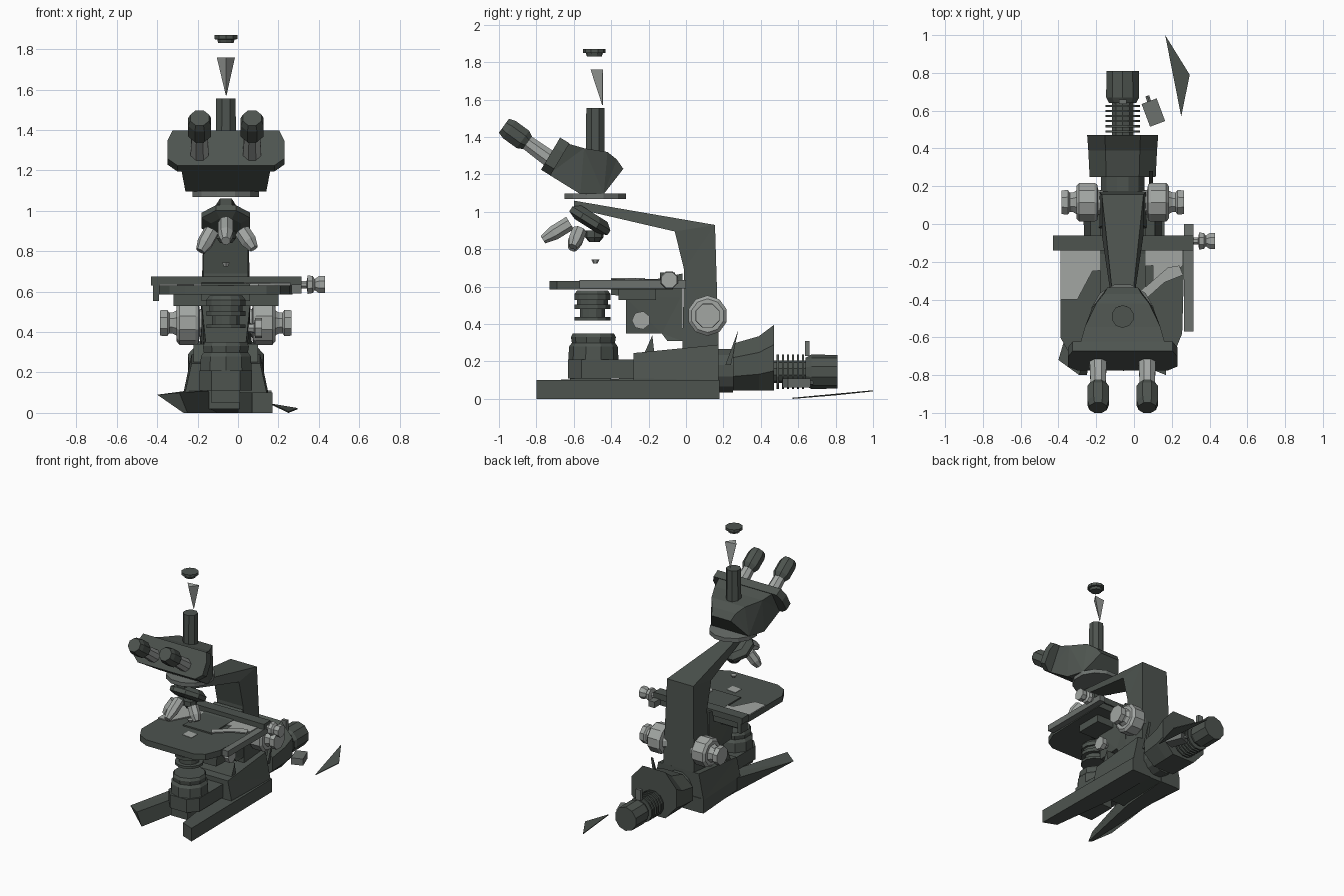
import bpy, bmesh, math
from mathutils import Vector

X = -0.06  # centre line of the instrument


def material(name, c):
    m = bpy.data.materials.new(name)
    m.diffuse_color = (*c, 1)
    return m


DARK = material("dark green grey", (0.075, 0.088, 0.078))
MID = material("mid grey", (0.15, 0.165, 0.155))
LIGHT = material("light grey", (0.36, 0.38, 0.365))


def finish(name, bm, mat):
    bmesh.ops.recalc_face_normals(bm, faces=bm.faces)
    bmesh.ops.triangulate(bm, faces=[f for f in bm.faces if len(f.verts) > 4])
    me = bpy.data.meshes.new(name)
    bm.to_mesh(me)
    bm.free()
    me.materials.append(mat)
    ob = bpy.data.objects.new(name, me)
    bpy.context.collection.objects.link(ob)
    return ob


def loft(name, rings, mat):
    """Skin a list of rings with equal point counts and cap both ends."""
    bm = bmesh.new()
    vs = [[bm.verts.new(p) for p in r] for r in rings]
    n = len(vs[0])
    for a, b in zip(vs, vs[1:]):
        for i in range(n):
            j = (i + 1) % n
            bm.faces.new((a[i], a[j], b[j], b[i]))
    bm.faces.new(vs[0])
    bm.faces.new(vs[-1][::-1])
    return finish(name, bm, mat)


def slab(name, pts, mat, x=X):
    """Side outline of (y, z, half width) points, spread both ways in x."""
    return loft(name, [[(x + s * w, y, z) for y, z, w in pts] for s in (-1, 1)], mat)


def plate(name, pts, z0, z1, mat):
    return loft(name, [[(x, y, z) for x, y in pts] for z in (z0, z1)], mat)


def box(name, x0, x1, y0, y1, z0, z1, mat):
    return plate(name, [(x0, y0), (x1, y0), (x1, y1), (x0, y1)], z0, z1, mat)


def turned(name, start, axis, profile, mat, n=10):
    """Turned part: (distance, radius) profile along an axis."""
    q = Vector(axis).to_track_quat('Z', 'Y')
    rings = []
    for t, r in profile:
        rings.append([Vector(start) + q @ Vector((r * math.cos(a), r * math.sin(a), t))
                      for a in (math.tau * (i + 0.5) / n for i in range(n))])
    return loft(name, rings, mat)


# Base: two spread feet (the left one undercut) and a rear block
loft("left_foot", [
    [(-0.25, 0.18, 0), (-0.25, -0.2, 0), (-0.27, -0.78, 0), (-0.25, -0.80, 0), (-0.13, -0.22, 0), (-0.1, 0.18, 0)],
    [(-0.25, 0.18, 0.11), (-0.25, -0.2, 0.11), (-0.40, -0.72, 0.09), (-0.29, -0.80, 0.10),
     (-0.13, -0.22, 0.11), (-0.1, 0.18, 0.11)]], DARK)
plate("right_foot", [(0.16, 0.18), (0.17, -0.80), (0.07, -0.76), (0.0, -0.22), (0.0, 0.18)],
      0, 0.10, DARK)
slab("rear_block", [(-0.28, 0.02, 0.2), (-0.28, 0.11, 0.2), (-0.28, 0.245, 0.17), (0.175, 0.29, 0.17),
                    (0.175, 0.1, 0.21), (0.175, 0.0, 0.21)], DARK)

# Field lamp in the base
plate("lamp_arm", [(-0.19, -0.27), (-0.19, -0.56), (-0.13, -0.63), (0.01, -0.63),
                   (0.07, -0.56), (0.07, -0.27)], 0.11, 0.21, DARK)
box("lamp_front_step", -0.13, 0.01, -0.62, -0.4, 0.05, 0.12, DARK)
turned("field_lamp", (X, -0.495, 0.2), (0, 0, 1),
       [(0, 0.135), (0.08, 0.13), (0.1, 0.115), (0.13, 0.12), (0.15, 0.11)], DARK)

# Column and overhanging arm
slab("column", [(-0.02, 0.27, 0.125), (-0.01, 0.69, 0.11), (-0.06, 0.895, 0.11),
                (0.155, 0.93, 0.11), (0.175, 0.28, 0.13)], DARK)
slab("top_arm", [(-0.60, 1.02, 0.03), (-0.60, 1.06, 0.03), (0.155, 0.93, 0.11),
                 (-0.06, 0.895, 0.11)], DARK)

# Viewing head
turned("head_mount", (X, -0.485, 1.068), (0, 0, 1), [(0, 0.17), (0.03, 0.17)], MID, 12)
slab("head_body", [(-0.735, 1.2, 0.22), (-0.565, 1.095, 0.2), (-0.44, 1.095, 0.16),
                   (-0.335, 1.23, 0.08), (-0.37, 1.28, 0.1), (-0.42, 1.32, 0.14),
                   (-0.545, 1.34, 0.2), (-0.65, 1.37, 0.23)], DARK)
outline = [(-0.29, 0.04), (-0.24, 0), (0.24, 0), (0.29, 0.04), (0.29, 0.14),
           (0.265, 0.2), (-0.265, 0.2), (-0.29, 0.14)]
loft("head_front_panel", [[(X + u, -0.775 + 0.51 * v + dy, 1.225 + 0.86 * v + dz)
                           for u, v in outline] for dy, dz in ((0, 0), (0.05, -0.03))], DARK)

# Eyepieces
for side, x in (("left", -0.19), ("right", 0.07)):
    d = (0, -0.81, 0.586)
    turned(side + "_eyepiece_tube", (x, -0.71, 1.27), d, [(0, 0.05), (0.2, 0.042)], LIGHT, 8)
    turned(side + "_eyecup", (x, -0.71, 1.27), d,
           [(0.17, 0.045), (0.2, 0.062), (0.29, 0.062), (0.325, 0.05)], DARK, 8)

# Camera tube with its tapering top and separate cap
turned("camera_tube", (X, -0.485, 1.26), (0, 0, 1), [(0, 0.055), (0.295, 0.052)], DARK, 8)
loft("camera_tube_sleeve",
     [[(X, -0.445, 1.57), (X + 0.003, -0.446, 1.57), (X, -0.448, 1.57)],
      [(X - 0.045, -0.455, 1.76), (X + 0.045, -0.445, 1.76), (X, -0.51, 1.76)]], LIGHT)
turned("camera_cap", (X, -0.49, 1.83), (0, 0, 1),
       [(0, 0.04), (0.018, 0.045), (0.02, 0.06), (0.04, 0.06)], DARK)

# Revolving nosepiece and objectives
n = Vector((0, -0.53, -0.85))
turned("nosepiece", (X, -0.49, 0.99), n, [(0, 0.09), (0.03, 0.13), (0.06, 0.13), (0.08, 0.08)], DARK, 8)
for i, (a, d, r) in enumerate((((X, -0.49, 0.90), (0, 0, -1), 0.05),
                               ((X - 0.07, -0.57, 0.90), (-0.45, -0.3, -0.8), 0.04),
                               ((X + 0.08, -0.57, 0.90), (0.5, -0.3, -0.75), 0.04),
                               ((X, -0.62, 0.94), (0, -0.85, -0.52), 0.04))):
    length = (0.06, 0.12, 0.11, 0.17)[i]
    turned("objective_%d" % i, a, d,
           [(0, r), (length * 0.6, r), (length, r * 0.6)], LIGHT if i else DARK, 7)
turned("objective_tip", (X, -0.485, 0.725), (0, 0, 1), [(0, 0.012), (0.02, 0.022)], LIGHT, 6)

# Stage with rear rail and slide holder
plate("stage_plate", [(-0.39, -0.07), (-0.39, -0.60), (-0.34, -0.69), (-0.26, -0.73), (0.14, -0.73),
                      (0.21, -0.69), (0.255, -0.58), (0.27, -0.07)], 0.585, 0.63, DARK)
plate("stage_opening", [(-0.10, -0.52), (-0.02, -0.53), (-0.02, -0.46), (-0.10, -0.45)],
      0.63, 0.633, LIGHT)
box("rear_rail", -0.43, 0.315, -0.14, -0.06, 0.63, 0.675, DARK)
box("rail_end_left", -0.42, -0.39, -0.14, -0.06, 0.555, 0.64, DARK)
box("rail_side_bar", 0.265, 0.315, -0.57, 0.0, 0.59, 0.635, MID)
plate("slide_holder", [(-0.39, -0.14), (-0.39, -0.40), (-0.30, -0.40), (-0.22, -0.25),
                       (0.10, -0.22), (0.10, -0.33), (0.18, -0.28), (0.26, -0.22), (0.26, -0.14)],
      0.631, 0.638, LIGHT)
plate("holder_finger", [(0.03, -0.36), (0.18, -0.23), (0.24, -0.22), (0.26, -0.27),
                        (0.16, -0.31), (0.06, -0.40)], 0.638, 0.646, LIGHT)
turned("stage_knob", (0.31, -0.09, 0.635), (1, 0, 0),
       [(0, 0.02), (0.03, 0.02), (0.035, 0.05), (0.06, 0.045), (0.07, 0.03), (0.09, 0.045), (0.12, 0.045)],
       LIGHT, 8)

# Stage support
slab("stage_bracket", [(-0.40, 0.555, 0.12), (-0.40, 0.64, 0.12), (-0.16, 0.64, 0.12),
                       (-0.02, 0.67, 0.12), (-0.02, 0.54, 0.12)], DARK)
box("stage_cross_support", -0.32, 0.2, -0.36, -0.16, 0.53, 0.585, DARK)
slab("focus_slide", [(-0.32, 0.35, 0.1), (-0.32, 0.54, 0.12), (-0.02, 0.56, 0.12),
                     (-0.02, 0.31, 0.12), (-0.10, 0.31, 0.12), (-0.13, 0.35, 0.11)], DARK)
loft("slide_gusset", [[(X + s, -0.22, 0.25), (X + s, -0.18, 0.34), (X + s, -0.17, 0.25)]
                      for s in (-0.16, 0.16)], DARK)

# Condenser under the stage
turned("condenser", (X, -0.5, 0.43), (0, 0, 1),
       [(0, 0.07), (0.05, 0.07), (0.05, 0.1), (0.075, 0.1), (0.075, 0.085), (0.1, 0.085),
        (0.1, 0.1), (0.13, 0.1), (0.15, 0.085)], DARK, 12)
turned("condenser_ring", (X, -0.5, 0.42), (0, 0, 1), [(0, 0.1), (0.018, 0.1)], DARK, 12)
turned("condenser_knob", (0.04, -0.24, 0.42), (1, 0, 0),
       [(0, 0.02), (0.04, 0.025), (0.045, 0.05), (0.08, 0.05)], LIGHT, 7)

# Coarse and fine focus knobs
for side, s in (("left", -1), ("right", 1)):
    p = (X + s * 0.10, 0.115, 0.445)
    turned(side + "_coarse_knob", p, (s, 0, 0),
           [(0, 0.06), (0.03, 0.07), (0.035, 0.1), (0.05, 0.108), (0.13, 0.108), (0.145, 0.09)], LIGHT)
    turned(side + "_fine_knob", p, (s, 0, 0),
           [(0.14, 0.07), (0.165, 0.055), (0.18, 0.055), (0.19, 0.07), (0.225, 0.068)], LIGHT, 8)

# Rear lamp house, cooling fins and end cap
turned("lamp_flange", (X, 0.17, 0.15), (0, 1, 0), [(0, 0.12), (0.08, 0.12)], DARK, 12)
oct_shape = [(-1, 0.3), (-0.5, 0), (0.5, 0), (1, 0.3), (1, 0.7), (0.5, 1), (-0.5, 1), (-1, 0.7)]
loft("lamp_house", [[(X + w * u, y, 0.045 + h * v) for u, v in oct_shape]
                    for y, w, h in ((0.25, 0.175, 0.25), (0.39, 0.182, 0.29), (0.47, 0.188, 0.35))], DARK)
loft("lamp_lever", [[(0.08, 0.21, 0.18), (0.08, 0.24, 0.18), (0.08, 0.28, 0.37)],
                    [(0.10, 0.21, 0.18), (0.10, 0.24, 0.18), (0.10, 0.28, 0.37)]], DARK)
turned("fin_core", (X, 0.46, 0.145), (0, 1, 0), [(0, 0.06), (0.19, 0.06)], DARK)
for i in range(6):
    turned("cooling_fin_%d" % i, (X, 0.485 + i * 0.027, 0.145), (0, 1, 0),
           [(0, 0.095), (0.011, 0.095)], DARK, 12)
turned("lamp_end_cap", (X, 0.64, 0.145), (0, 1, 0),
       [(0, 0.075), (0.03, 0.092), (0.17, 0.09)], DARK, 10)

# Power plug, small clip and cord piece on the ground
plate("power_plug", [(0.04, 0.635), (0.085, 0.515), (0.165, 0.545), (0.12, 0.665)], 0.06, 0.11, MID)
turned("plug_pin", (0.08, 0.65, 0.085), (-0.3, 0.9, 0), [(0, 0.012), (0.03, 0.012)], MID, 6)
box("lamp_clip", -0.08, -0.04, 0.635, 0.66, 0.23, 0.31, MID)
loft("power_cord", [[(0.165, 1.0, 0.04 + t), (0.295, 0.79, 0.018 + t), (0.25, 0.57, t)]
                    for t in (0.0, 0.006)], DARK)
